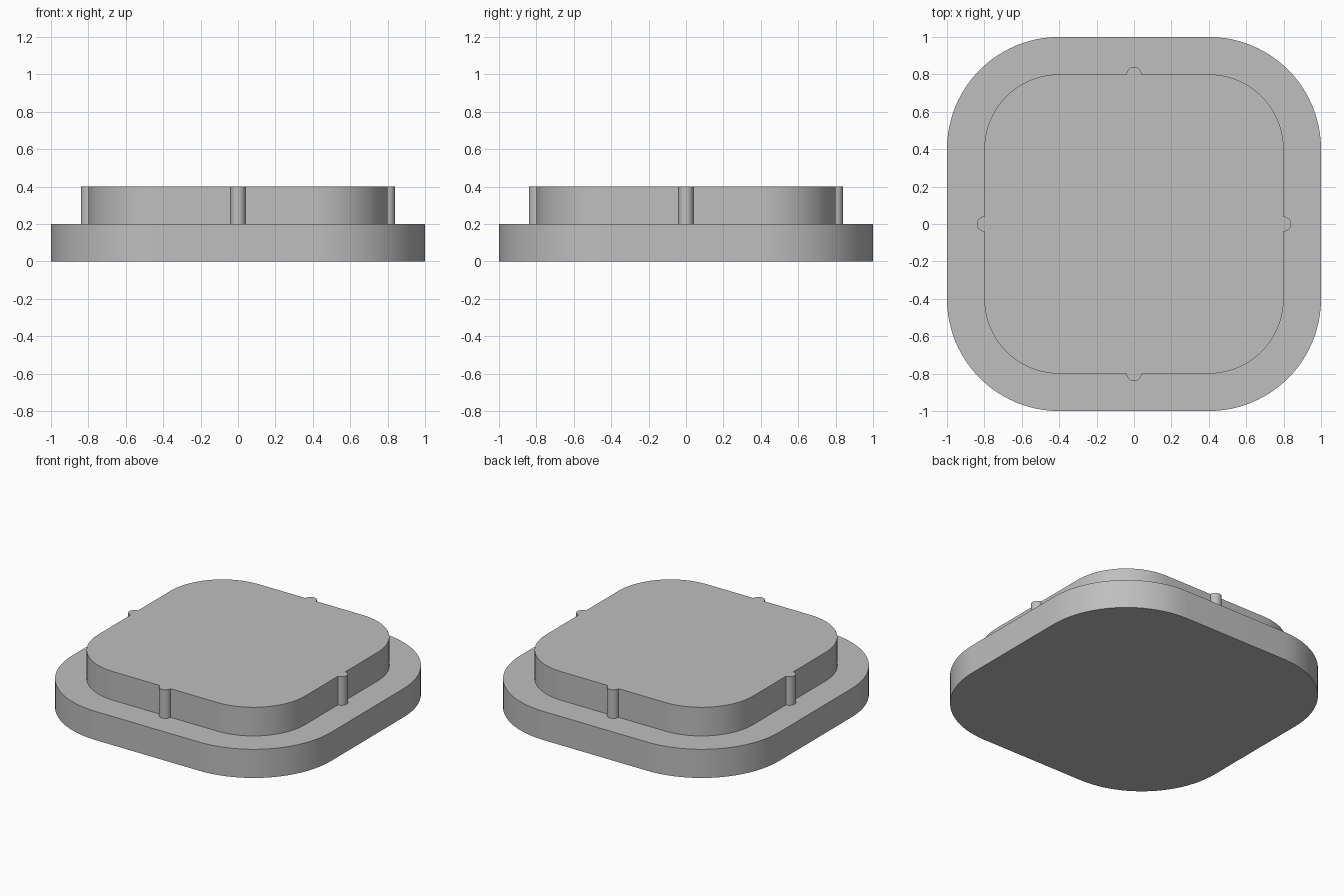
import bpy
import bmesh
from math import pi, radians
from mathutils import Matrix, Vector

cube = bpy.data.objects.get("Cube")
if cube:
    bpy.data.objects.remove(cube, do_unlink=True)

# Single plain grey material
GREY = (0.52, 0.52, 0.52, 1)
grey = bpy.data.materials.new("plain grey")
grey.use_nodes = True
grey.diffuse_color = GREY
grey.node_tree.nodes["Principled BSDF"].inputs["Base Color"].default_value = GREY


def arc(cx, cy, radius, start, end, steps):
    """Points of a circular arc, counter-clockwise."""
    return [Vector((cx, cy, 0)) + Matrix.Rotation(start + (end - start) * i / steps, 3, "Z")
            @ Vector((radius, 0, 0)) for i in range(steps + 1)]


def rounded_square(half, radius, rib=0):
    """Outline from one side and corner, repeated by quarter turns."""
    quarter = arc(half, 0, rib, -pi / 2, pi / 2, 16) if rib else []
    quarter += arc(half - radius, half - radius, radius, 0, pi / 2, 24)
    return [Matrix.Rotation(k * pi / 2, 3, "Z") @ p for k in range(4) for p in quarter]


def slab(name, outline, bottom, top):
    """Extrude an outline upward into a smooth-sided solid."""
    bm = bmesh.new()
    base = bm.faces.new([bm.verts.new((p.x, p.y, bottom)) for p in outline])
    raised = bmesh.ops.extrude_face_region(bm, geom=[base], use_keep_orig=True)["geom"]
    bmesh.ops.translate(bm, vec=(0, 0, top - bottom),
                        verts=[v for v in raised if isinstance(v, bmesh.types.BMVert)])
    bmesh.ops.recalc_face_normals(bm, faces=bm.faces)
    mesh = bpy.data.meshes.new(name)
    bm.to_mesh(mesh)
    bm.free()
    mesh.materials.append(grey)
    obj = bpy.data.objects.new(name, mesh)
    bpy.context.collection.objects.link(obj)
    bpy.ops.object.select_all(action="DESELECT")
    obj.select_set(True)
    bpy.context.view_layer.objects.active = obj
    bpy.ops.object.shade_smooth_by_angle(angle=radians(30))


# Wide base flange
slab("base_plate", rounded_square(1.0, 0.6), 0, 0.2)

# Raised plug with a half-round rib in the middle of each side
slab("ribbed_plug", rounded_square(0.8, 0.4, rib=0.04), 0.2, 0.4)
